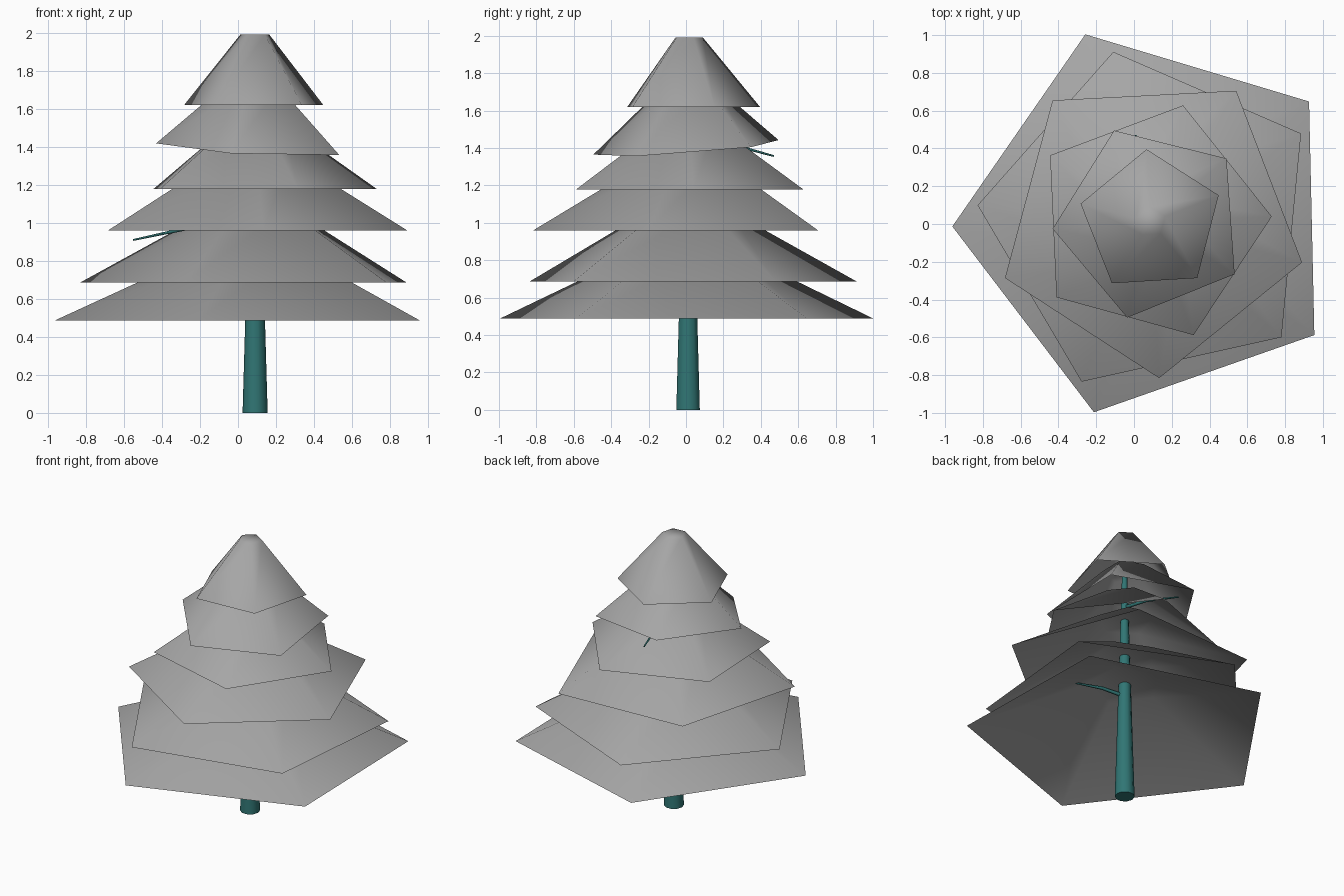
import bpy, bmesh, math
from mathutils import Vector

if "Cube" in bpy.data.objects:
    bpy.data.objects.remove(bpy.data.objects["Cube"])

AXIS = Vector((0.09, 0.011, 0))


def material(name, rgb):
    m = bpy.data.materials.new(name)
    m.diffuse_color = (*rgb, 1)
    m.use_nodes = True
    m.node_tree.nodes["Principled BSDF"].inputs["Base Color"].default_value = m.diffuse_color
    return m


teal = material("teal_bark", (0.03, 0.18, 0.175))
grey = material("grey_foliage", (0.38, 0.38, 0.38))


def finish(name, bm, mat):
    me = bpy.data.meshes.new(name)
    bm.normal_update()
    bm.to_mesh(me)
    bm.free()
    ob = bpy.data.objects.new(name, me)
    bpy.context.collection.objects.link(ob)
    for p in me.polygons:
        p.use_smooth = True
    me.materials.append(mat)
    return ob


def tier(name, z0, z1, r0, r1, angle, tilt=(0, 0)):
    """Five-sided foliage skirt: open below, capped on top."""
    bm = bmesh.new()
    rings = []
    for z, r in ((z0, r0), (z1, r1)):
        ring = []
        for i in range(5):
            a = math.radians(angle + 72 * i)
            x, y = r * math.cos(a), r * math.sin(a)
            ring.append(bm.verts.new(AXIS + Vector((x, y, z + tilt[0] * x + tilt[1] * y))))
        rings.append(ring)
    low, high = rings
    for i in range(5):
        j = (i + 1) % 5
        bm.faces.new((low[i], low[j], high[j], high[i]))
    bm.faces.new(high)
    return finish(name, bm, grey)


def limb(name, points, radii, sides):
    """Tapered tube through a few points."""
    bm = bmesh.new()
    pts = [Vector(p) for p in points]
    rings = []
    for i, (p, r) in enumerate(zip(pts, radii)):
        d = pts[min(i + 1, len(pts) - 1)] - pts[max(i - 1, 0)]
        q = d.to_track_quat('Z', 'Y')
        rings.append([bm.verts.new(p + q @ Vector((r * math.cos(2 * math.pi * k / sides),
                                                   r * math.sin(2 * math.pi * k / sides), 0)))
                      for k in range(sides)])
    for a, b in zip(rings, rings[1:]):
        for k in range(sides):
            m = (k + 1) % sides
            bm.faces.new((a[k], a[m], b[m], b[k]))
    bm.faces.new(rings[0][::-1])
    bm.faces.new(rings[-1])
    ob = finish(name, bm, teal)
    ob.data.polygons[-1].use_smooth = ob.data.polygons[-2].use_smooth = False


# Foliage, bottom to top: base z, top z, base radius, top radius, turn, tilt
tiers = [
    (0.487, 0.855, 1.052, 0.25, 37.3, (0, 0)),
    (0.687, 1.07, 0.922, 0.22, 30.5, (0, 0)),
    (0.96, 1.345, 0.828, 0.19, -15, (0, 0)),
    (1.178, 1.525, 0.64, 0.15, 2.6, (0, 0)),
    (1.397, 1.73, 0.522, 0.145, 40, (-0.045, 0.075)),
    (1.62, 1.99, 0.385, 0.08, 21.5, (0, 0)),
]
for n, t in enumerate(tiers, 1):
    tier(f"foliage_tier_{n}", *t)

# Trunk
limb("trunk", [AXIS, AXIS + Vector((0, 0, 0.9)), AXIS + Vector((0, 0, 1.9))],
     (0.066, 0.04, 0.012), 10)

# Bare branches under the foliage
limb("branch_low", [(0.09, 0.011, 0.77), (0.25, -0.03, 0.79), (0.49, -0.07, 0.765)],
     (0.015, 0.012, 0.005), 5)
limb("branch_middle", [(0.09, 0.011, 1.04), (-0.2, -0.11, 0.985), (-0.55, -0.26, 0.91)],
     (0.015, 0.011, 0.005), 5)
limb("branch_high", [(0.09, 0.011, 1.45), (0.06, 0.2, 1.43), (0.01, 0.47, 1.357)],
     (0.013, 0.01, 0.005), 5)
